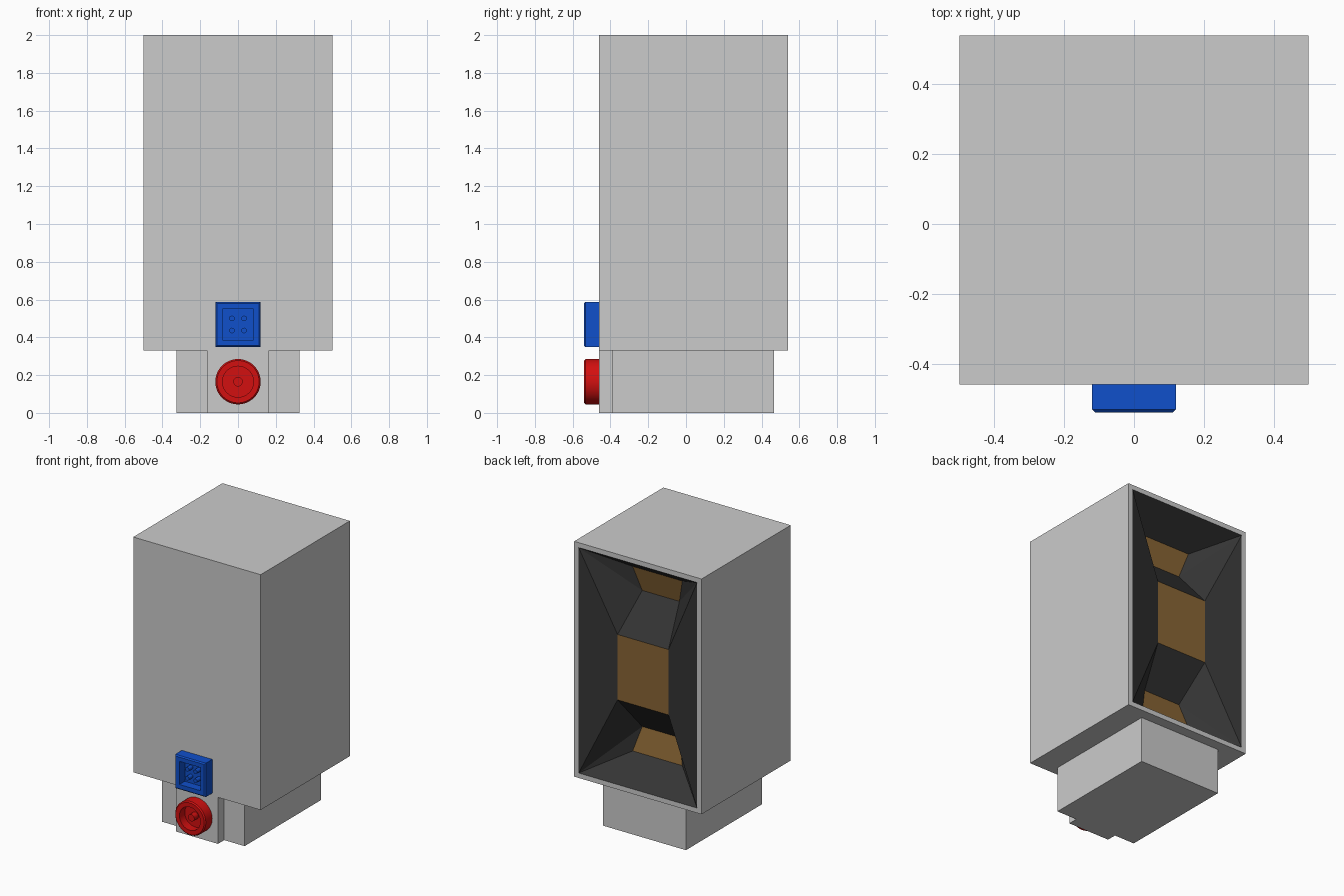
import bpy, bmesh, math
from mathutils import Vector

if "Cube" in bpy.data.objects:
    bpy.data.objects.remove(bpy.data.objects["Cube"])


def material(name, rgb):
    m = bpy.data.materials.new(name)
    m.diffuse_color = (*rgb, 1)
    m.use_nodes = True
    m.node_tree.nodes["Principled BSDF"].inputs["Base Color"].default_value = m.diffuse_color
    return m


blue = material("blue", (0.005, 0.08, 0.6))
red = material("red", (0.65, 0.005, 0.005))
black = material("black", (0.035, 0.035, 0.035))
brown = material("brown", (0.25, 0.13, 0.035))


def finish(name, bm, mats=(), smooth=False):
    me = bpy.data.meshes.new(name)
    bm.to_mesh(me)
    bm.free()
    ob = bpy.data.objects.new(name, me)
    bpy.context.collection.objects.link(ob)
    for m in mats:
        me.materials.append(m)
    if smooth:
        bpy.ops.object.select_all(action='DESELECT')
        ob.select_set(True)
        bpy.context.view_layer.objects.active = ob
        bpy.ops.object.shade_smooth_by_angle(angle=math.radians(30))
    return ob


FRONT, BACK = -0.46, 0.54
Z0, Z1 = 0.33, 2.0
ZC = (Z0 + Z1) / 2
RX, RZ = 0.465, (Z1 - Z0) / 2 - 0.035   # half size of the rear opening

# Cabinet: box with an open rear framed by a thin rim
bm = bmesh.new()
rings = []
for hx, hz, y in ((0.5, ZC - Z0, FRONT), (0.5, ZC - Z0, BACK), (RX, RZ, BACK)):
    rings.append([bm.verts.new((sx * hx, y, ZC + sz * hz))
                  for sx, sz in ((-1, -1), (1, -1), (1, 1), (-1, 1))])
bm.faces.new(rings[0])
for a, b in zip(rings, rings[1:]):
    for i in range(4):
        j = (i + 1) % 4
        bm.faces.new((a[j], a[i], b[i], b[j]))
finish("cabinet", bm)

# Stepped base with a front tongue
half = [(0.325, 0.465), (0.325, -0.39), (0.165, -0.39), (0.165, FRONT)]
outline = half + [(-x, y) for x, y in reversed(half)]
bm = bmesh.new()
face = bm.faces.new([bm.verts.new((x, y, 0)) for x, y in outline])
ext = bmesh.ops.extrude_face_region(bm, geom=[face])
bmesh.ops.translate(bm, vec=(0, 0, Z0),
                    verts=[v for v in ext["geom"] if isinstance(v, bmesh.types.BMVert)])
bmesh.ops.recalc_face_normals(bm, faces=bm.faces)
finish("base", bm)

# Faceted rear lining with brown panels
bm = bmesh.new()


def lining_face(points, mat):
    f = bm.faces.new([bm.verts.new(p) for p in points])
    f.normal_update()
    if f.normal.y < 0:
        f.normal_flip()
    f.material_index = mat


def pt(sx, sz, x, depth, z):
    return Vector((sx * x, BACK - depth, ZC + sz * z))


RIM, OUTER = (RX, 0, RZ), (0.195, 0.22, 0.655)
INNER, MID = (0.146, 0.258, 0.483), (0.2, 0.058, 0.232)
for sz in (-1, 1):
    # end slope, brown end panel, slope up to the middle panel
    for (a, b), mat in (((RIM, OUTER), 0), ((OUTER, INNER), 1), ((INNER, MID), 0)):
        lining_face([pt(-1, sz, *a), pt(1, sz, *a), pt(1, sz, *b), pt(-1, sz, *b)], mat)
    for sx in (-1, 1):
        r, o, i, m = (pt(sx, sz, *p) for p in (RIM, OUTER, INNER, MID))
        lining_face([r, o, i], 0)
        lining_face([r, i, m], 0)
for sx in (-1, 1):
    lining_face([pt(sx, -1, *RIM), pt(sx, 1, *RIM), pt(sx, 1, *MID), pt(sx, -1, *MID)], 0)
lining_face([pt(-1, -1, *MID), pt(1, -1, *MID), pt(1, 1, *MID), pt(-1, 1, *MID)], 1)
bmesh.ops.remove_doubles(bm, verts=bm.verts, dist=1e-5)
finish("rear_lining", bm, (black, brown))


# Prism swept along y from (apothem, y) steps, capped at the end
def turned(name, profile, sides, x, z, mat):
    bm = bmesh.new()
    k, off = (math.sqrt(2), math.pi / 4) if sides == 4 else (1, 0)
    loops = []
    for r, y in profile:
        loops.append([bm.verts.new((x + k * r * math.cos(off + math.tau * i / sides), y,
                                    z + k * r * math.sin(off + math.tau * i / sides)))
                      for i in range(sides)])
    for a, b in zip(loops, loops[1:]):
        for i in range(sides):
            j = (i + 1) % sides
            bm.faces.new((a[i], a[j], b[j], b[i]))
    bm.faces.new(loops[-1])
    bm.faces.new(loops[0][::-1])
    bmesh.ops.recalc_face_normals(bm, faces=bm.faces)
    return finish(name, bm, (mat,), sides > 4)


# Connectors: recessed square and round sockets with pins
FLOOR = -0.48
shell = [(0.12, FRONT), (0.12, -0.532), (0.112, -0.54), (0.082, -0.54), (0.082, FLOOR)]
BZ, RZC = 0.468, 0.165
turned("square_socket", shell, 4, 0, BZ, blue)
for sx in (-1, 1):
    for sz in (-1, 1):
        turned("square_socket_pin", [(0.015, FLOOR), (0.015, -0.525)], 16,
               sx * 0.032, BZ + sz * 0.032, blue)
turned("round_socket", shell, 48, 0, RZC, red)
turned("round_socket_pin", [(0.025, FLOOR), (0.025, -0.525)], 24, 0, RZC, red)
